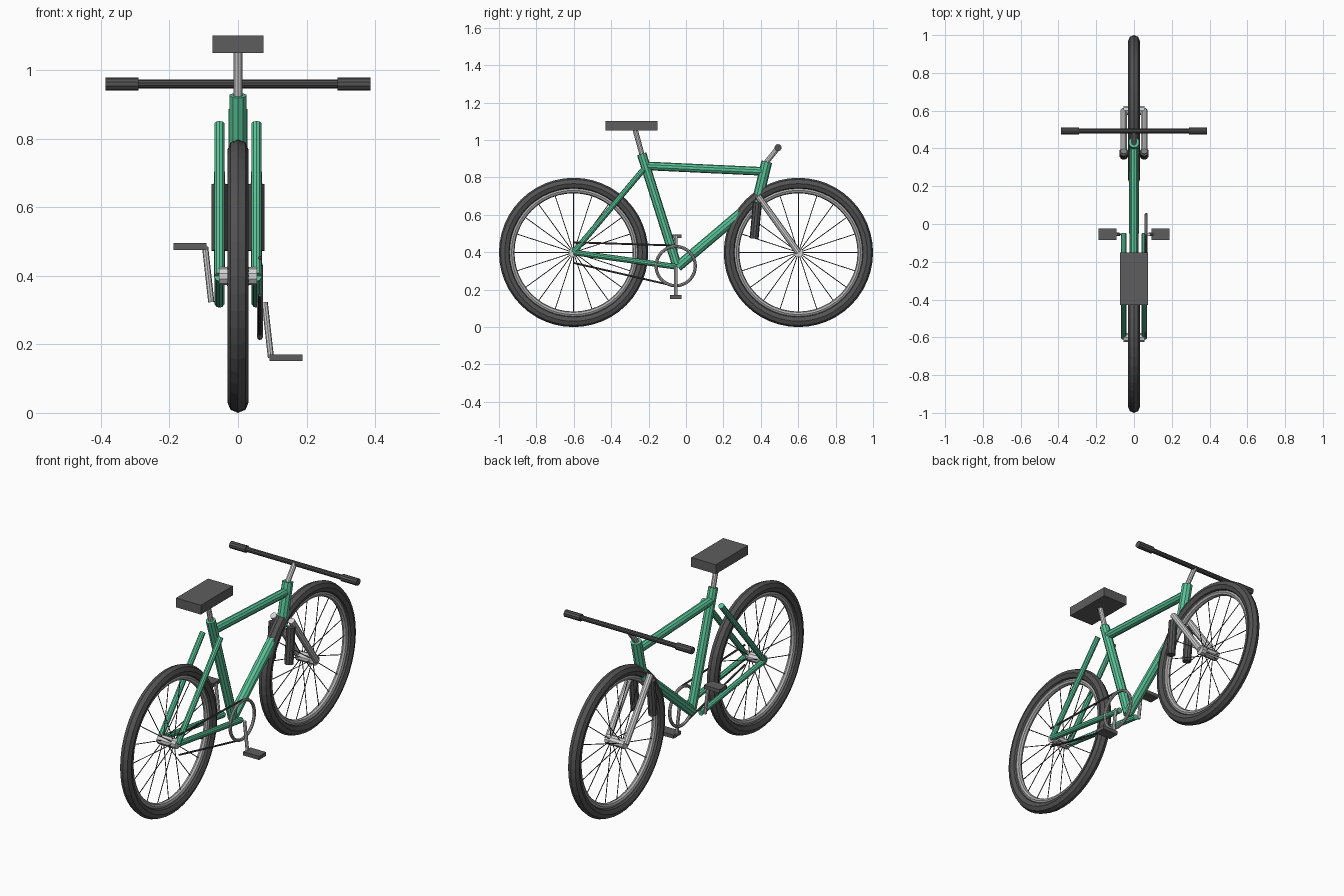
import bpy, math
from mathutils import Vector

cube = bpy.data.objects.get("Cube")
if cube:
    bpy.data.objects.remove(cube, do_unlink=True)


def material(name, rgb):
    m = bpy.data.materials.new(name)
    m.use_nodes = True
    m.diffuse_color = (*rgb, 1)
    m.node_tree.nodes["Principled BSDF"].inputs["Base Color"].default_value = (*rgb, 1)
    return m


GREEN = material("frame green", (0.10, 0.54, 0.31))
RUBBER = material("dark rubber", (0.085, 0.085, 0.085))
PAD = material("charcoal pad", (0.11, 0.11, 0.11))
BLACK = material("spoke black", (0.07, 0.07, 0.07))
STEEL = material("light steel", (0.66, 0.66, 0.66))
GREY = material("mid grey", (0.42, 0.42, 0.42))


def finish(name, mat):
    ob = bpy.context.object
    ob.name = name
    ob.data.materials.append(mat)
    return ob


def tube(name, a, b, r, mat, sides=10):
    """Straight cylinder between two points."""
    a, b = Vector(a), Vector(b)
    d = b - a
    bpy.ops.mesh.primitive_cylinder_add(
        vertices=sides, radius=r, depth=d.length, location=(a + b) / 2,
        rotation=d.to_track_quat('Z', 'Y').to_euler())
    return finish(name, mat)


def ring(name, centre, major, minor, mat, major_sides=48):
    """Torus standing upright in the y-z plane."""
    bpy.ops.mesh.primitive_torus_add(
        major_radius=major, minor_radius=minor, major_segments=major_sides,
        minor_segments=8, location=centre, rotation=(0, math.pi / 2, 0))
    return finish(name, mat)


def box(name, centre, size, mat):
    bpy.ops.mesh.primitive_cube_add(size=1, location=centre)
    bpy.context.object.scale = size
    return finish(name, mat)


# Wheels: tyre, rim, hub and spokes from alternating hub flanges
AXLE_Z, AXLE_Y = 0.399, 0.601
SPOKES = 20
for label, y in (("rear", -AXLE_Y), ("front", AXLE_Y)):
    c = Vector((0, y, AXLE_Z))
    ring(label + "_tyre", c, 0.368, 0.031, RUBBER)
    ring(label + "_rim", c, 0.332, 0.016, GREY)
    tube(label + "_hub", c - Vector((0.056, 0, 0)), c + Vector((0.056, 0, 0)), 0.026, STEEL)
    for i in range(SPOKES):
        t = 2 * math.pi * i / SPOKES
        d = Vector((0, math.cos(t), math.sin(t)))
        flange = Vector((0.03 * (-1) ** i, 0, 0))
        tube(f"{label}_spoke_{i + 1}", c + d * 0.02 + flange, c + d * 0.325, 0.0022, BLACK, 6)

# Main frame tubes
BB = Vector((0, -0.055, 0.323))
tube("seat_tube", (0, -0.045, 0.318), (0, -0.237, 0.926), 0.0255, GREEN)
tube("top_tube", (0, -0.22, 0.862), (0, 0.42, 0.832), 0.023, GREEN)
tube("down_tube", (0, -0.045, 0.322), (0, 0.388, 0.69), 0.027, GREEN)
tube("head_tube", (0, 0.378, 0.66), (0, 0.432, 0.884), 0.029, GREEN)

# Paired parts on both sides
for label, s in (("left", 1), ("right", -1)):
    x = 0.054 * s
    tube(label + "_seat_stay", (x, -AXLE_Y, AXLE_Z), (x, -0.228, 0.842), 0.0152, GREEN)
    tube(label + "_chain_stay", (x, -AXLE_Y, AXLE_Z), (x, -0.05, 0.322), 0.0152, GREEN)
    tube(label + "_fork_blade", (x, 0.385, 0.70), (x, AXLE_Y, AXLE_Z), 0.0175, STEEL)
    tube(label + "_fork_damper", (x, 0.364, 0.473), (x, 0.382, 0.667), 0.024, RUBBER)
    tube(label + "_grip", (0.29 * s, 0.492, 0.959), (0.386 * s, 0.492, 0.959), 0.019, RUBBER)
    # Crank arms point in opposite directions
    end_z = BB.z - 0.162 * s
    tube(label + "_crank", (0.078 * s, BB.y, BB.z), (0.096 * s, BB.y, end_z), 0.009, STEEL, 8)
    box(label + "_pedal", (0.14 * s, BB.y, end_z), (0.096, 0.062, 0.02), PAD)

# Saddle and post
tube("seat_post", (0, -0.232, 0.91), (0, -0.272, 1.056), 0.0138, STEEL)
box("saddle", (0, -0.291, 1.076), (0.15, 0.278, 0.051), PAD)

# Steering
tube("stem", (0, 0.425, 0.875), (0, 0.492, 0.959), 0.0138, STEEL)
tube("handlebar", (-0.3, 0.492, 0.959), (0.3, 0.492, 0.959), 0.013, BLACK)

# Drivetrain on the left side
X = 0.064
ring("chainring", (X, BB.y, BB.z + 0.003), 0.105, 0.0085, GREY, 32)
tube("upper_chain", (X, -AXLE_Y, 0.453), (X, BB.y, 0.436), 0.005, BLACK, 8)
tube("lower_chain", (X, -AXLE_Y, 0.343), (X, -0.08, 0.224), 0.005, BLACK, 8)
